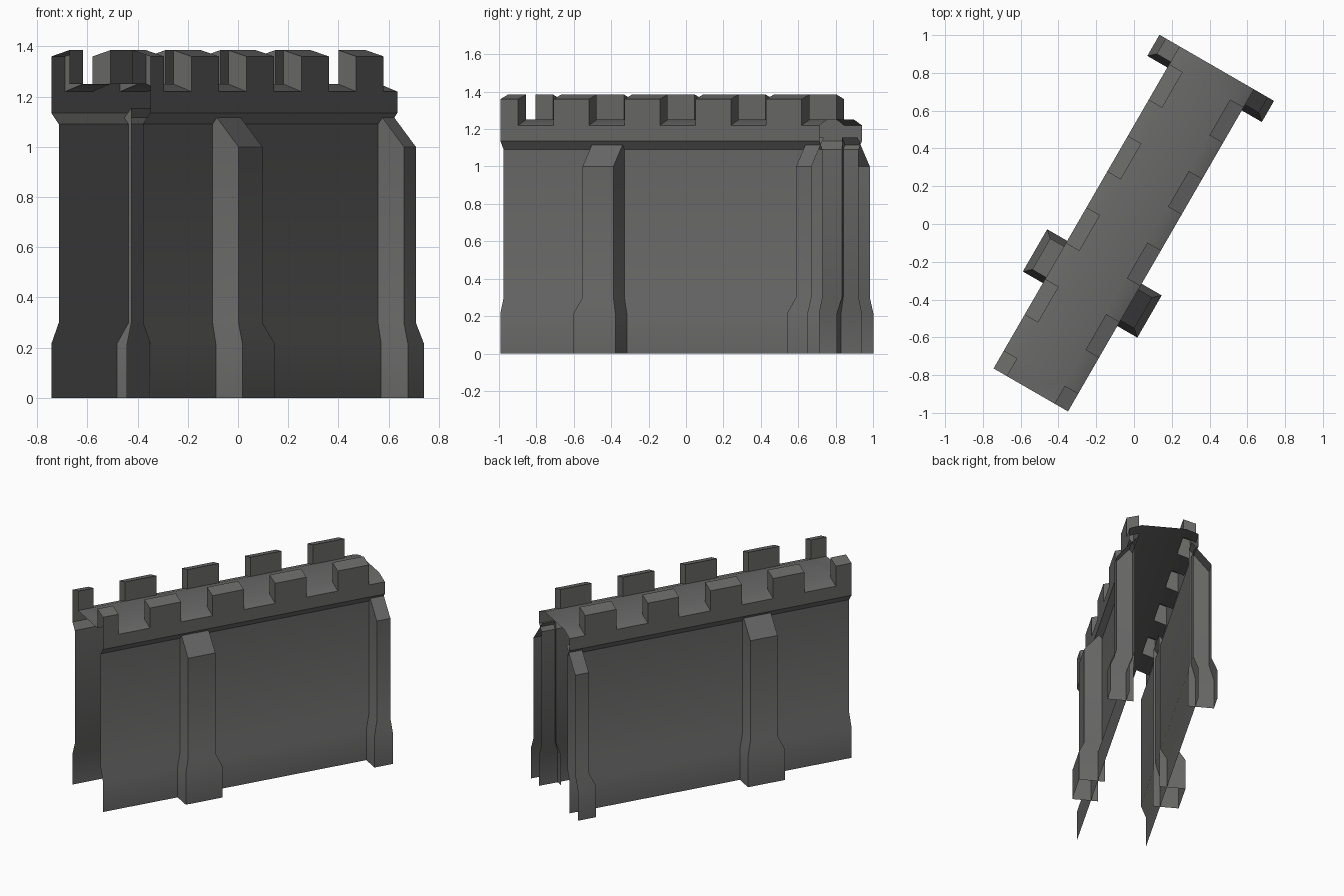
import bpy, bmesh
from math import radians
from mathutils import Matrix, Vector

if "Cube" in bpy.data.objects:
    bpy.data.objects.remove(bpy.data.objects["Cube"])

# The wall is laid out along local X (u) with half-width w in local Y, then turned 60 degrees
PLACE = Matrix.Rotation(radians(60), 4, 'Z') @ Matrix.Translation((0, 0.034, 0))
U0, U1 = -1.034, 0.935           # open ends of the wall
PERIOD = (U1 - U0) / 4.5         # merlon + gap
OUT, INN = 0.2275, 0.145         # parapet outer and inner half-widths

stone = bpy.data.materials.new("dark_stone")
stone.diffuse_color = (0.14, 0.14, 0.138, 1)
stone.use_nodes = True
stone.node_tree.nodes["Principled BSDF"].inputs["Base Color"].default_value = stone.diffuse_color


def make(name, quads):
    """Mesh object from quads given as (u, w, z) corners, shaded smooth over shallow angles."""
    bm = bmesh.new()
    for q in quads:
        bm.faces.new([bm.verts.new(PLACE @ Vector(p)) for p in q])
    bmesh.ops.remove_doubles(bm, verts=bm.verts, dist=0.0005)
    bmesh.ops.recalc_face_normals(bm, faces=bm.faces)
    for f in bm.faces:
        f.smooth = True
    me = bpy.data.meshes.new(name)
    bm.to_mesh(me)
    bm.free()
    me.set_sharp_from_angle(angle=radians(30))
    me.materials.append(stone)
    bpy.context.collection.objects.link(bpy.data.objects.new(name, me))


def mirrored(quads):
    return quads + [[(u, -w, z) for u, w, z in reversed(q)] for q in quads]


# Wall faces with battered foot and flared cornice, plus crenellated walkway (one open shell)
profile = [(OUT, 0), (OUT, 0.215), (0.193, 0.30), (0.193, 1.09), (OUT, 1.135)]
h = PERIOD / 4
cuts = [U0] + [U0 + h + i * PERIOD / 2 for i in range(9)]
cuts[-1:] = [cuts[-1], U1] if U1 - cuts[-1] > 0.01 else [U1]
side, deck = [], []
for i, (a, b) in enumerate(zip(cuts, cuts[1:])):
    merlon = i % 2 == 0
    for (w0, z0), (w1, z1) in zip(profile, profile[1:]):
        side.append([(a, w0, z0), (b, w0, z0), (b, w1, z1), (a, w1, z1)])
    side.append([(a, OUT, 1.135), (b, OUT, 1.135), (b, OUT, 1.22), (a, OUT, 1.22)])
    zo, zi = (1.36, 1.385) if merlon else (1.22, 1.25)
    side.append([(a, OUT, zo), (b, OUT, zo), (b, INN, zi), (a, INN, zi)])
    if merlon:
        side.append([(a, OUT, 1.22), (b, OUT, 1.22), (b, OUT, 1.36), (a, OUT, 1.36)])
        side.append([(a, INN, 1.385), (b, INN, 1.385), (b, INN, 1.25), (a, INN, 1.25)])
        for u in (a, b):
            if U0 < u < U1:
                side.append([(u, OUT, 1.22), (u, OUT, 1.36), (u, INN, 1.385), (u, INN, 1.25)])
    deck.append([(a, INN, 1.25), (b, INN, 1.25), (b, -INN, 1.25), (a, -INN, 1.25)])
make("castle_wall", mirrored(side) + deck)


# Buttresses: stepped foot, sloping cap, open at the back and bottom
def buttress(centre, cut_end):
    back = 0.18
    levels = [(0.129, 0.35, 0), (0.129, 0.35, 0.215), (0.095, 0.312, 0.30), (0.095, 0.312, 1.0),
              (0.095, back, 1.155)]
    quads = []
    for (d0, w0, z0), (d1, w1, z1) in zip(levels, levels[1:]):
        a0, a1 = centre - d0, centre - d1
        b0, b1 = (centre, centre) if cut_end else (centre + d0, centre + d1)
        quads.append([(a0, w0, z0), (b0, w0, z0), (b1, w1, z1), (a1, w1, z1)])
        for s0, s1 in [(a0, a1)] + ([] if cut_end else [(b0, b1)]):
            q = [(s0, back, z0), (s0, w0, z0), (s1, w1, z1), (s1, back, z1)]
            quads.append(q if w1 > back else q[:3])
    return quads


make("middle_buttresses", mirrored(buttress(-0.383, False)))
make("end_buttresses", mirrored(buttress(U1, True)))
